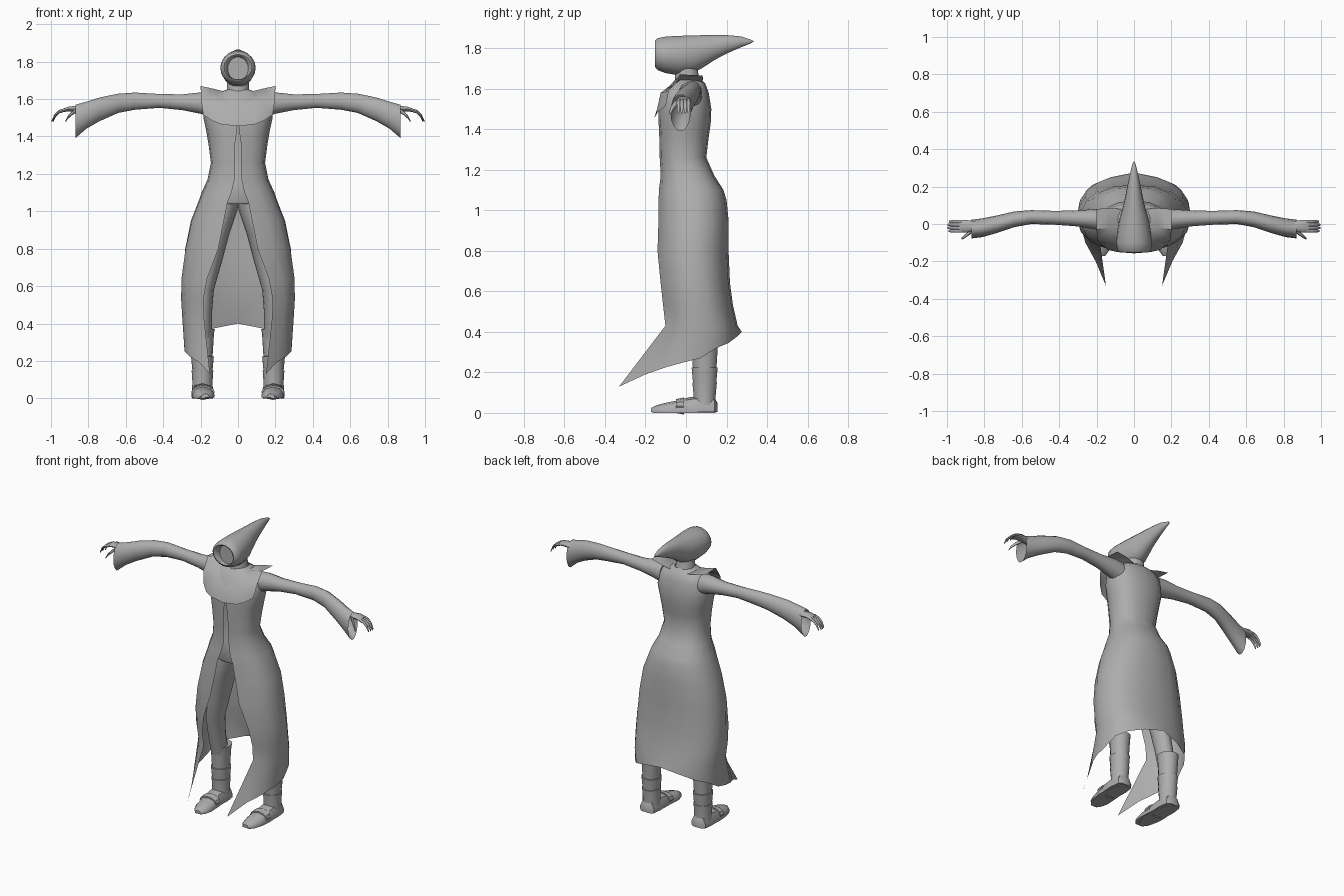
import bpy, math
from math import sin, cos, pi

grey = bpy.data.materials.new("cloth_grey")
grey.diffuse_color = (0.42, 0.42, 0.42, 1)


def make(name, verts, faces, mirror=False, angle=45):
    """Mesh object with smooth shading, optionally mirrored across x."""
    me = bpy.data.meshes.new(name)
    me.from_pydata(verts, [], faces)
    me.materials.append(grey)
    ob = bpy.data.objects.new(name, me)
    bpy.context.collection.objects.link(ob)
    bpy.context.view_layer.objects.active = ob
    ob.select_set(True)
    bpy.ops.object.mode_set(mode='EDIT')
    bpy.ops.mesh.select_all(action='SELECT')
    bpy.ops.mesh.normals_make_consistent(inside=False)
    bpy.ops.object.mode_set(mode='OBJECT')
    bpy.ops.object.shade_smooth_by_angle(angle=math.radians(angle))
    ob.select_set(False)
    if mirror:
        m = ob.modifiers.new("mirror", 'MIRROR')
        m.use_clip = True
        m.merge_threshold = 0.001
    return ob


def loft(name, rings, closed=True, caps=(True, True), **kw):
    """Skin a list of equal-length point rows."""
    n = len(rings[0])
    verts = [p for r in rings for p in r]
    faces = []
    for i in range(len(rings) - 1):
        for j in range(n if closed else n - 1):
            k = (j + 1) % n
            faces.append((i*n + j, i*n + k, (i+1)*n + k, (i+1)*n + j))
    if closed and caps[0]:
        faces.append(tuple(range(n)))
    if closed and caps[1]:
        faces.append(tuple(range((len(rings)-1)*n, len(rings)*n)))
    return make(name, verts, faces, **kw)


def oval(axis, c, ra, rb, n=14):
    """Ellipse around c, perpendicular to the axis."""
    pts = []
    for i in range(n):
        u, v = ra*cos(2*pi*i/n), rb*sin(2*pi*i/n)
        d = {'x': (0, u, v), 'y': (u, 0, v), 'z': (u, v, 0)}[axis]
        pts.append((c[0]+d[0], c[1]+d[1], c[2]+d[2]))
    return pts


# Long coat: half shell from the front edge to the back centre
# columns: z, half width, front y, back y, front edge x
coat = [(1.65, .06, -.05, .07, 0), (1.625, .14, -.07, .095, 0),
        (1.58, .18, -.12, .112, 0), (1.5, .185, -.135, .125, 0),
        (1.43, .17, -.135, .122, .006), (1.36, .158, -.132, .112, .016),
        (1.26, .145, -.13, .10, .016), (1.17, .163, -.125, .14, .018),
        (1.1, .195, -.135, .185, .035), (1.05, .213, -.138, .20, .055),
        (.95, .253, -.14, .21, .075), (.8, .285, -.148, .21, .105),
        (.64, .303, -.145, .217, .165), (.53, .304, -.14, .232, .185),
        (.43, .298, -.13, .255, .182)]
P, N = .85, 9


def half_ring(z, w, yf, yb, xe):
    a0 = math.asin((xe / w) ** (1 / P))
    row = []
    for i in range(N):
        a = a0 + (pi - a0) * i / (N - 1)
        s, c = max(0, sin(a)) ** P, math.copysign(abs(cos(a)) ** P, cos(a))
        row.append((w*s if i < N - 1 else 0, (yf+yb)/2 - (yb-yf)/2*c, z))
    return row


hem = [(.15, -.33, .13), (.205, -.2, .19), (.26, -.1, .225), (.285, -.01, .25),
       (.287, .07, .27), (.27, .15, .32), (.22, .21, .345), (.125, .25, .375),
       (0, .275, .40)]
loft("long_coat", [half_ring(*r) for r in coat] + [hem], closed=False, mirror=True)

# Inner tunic seen through the coat's front slit
loft("tunic", [oval('z', (0, 0, z), w, d, 20) for z, w, d in
               [(1.46, .14, .11), (1.26, .125, .092), (1.17, .14, .105),
                (1.05, .165, .122), (1.04, .16, .115)]])

# Shoulder mantle: four columns from the centre out, each back to front
cols = [[(0, .06, 1.62), (0, -.04, 1.62), (0, -.12, 1.57), (0, -.157, 1.455)],
        [(.07, .08, 1.635), (.07, -.03, 1.64), (.08, -.125, 1.58), (.09, -.15, 1.465)],
        [(.13, .085, 1.65), (.13, -.02, 1.655), (.14, -.108, 1.58), (.14, -.138, 1.485)],
        [(.2, .08, 1.665), (.2, -.03, 1.67), (.197, -.085, 1.59), (.185, -.1, 1.515)]]
loft("shoulder_mantle", cols, closed=False, mirror=True)

# Neck
loft("neck", [oval('z', (0, y, z), r, r) for z, y, r in
              [(1.6, .01, .075), (1.65, .005, .06), (1.74, 0, .055)]])

# Hood: y, low z, high z, half width; starts inside the face recess
hood = [(-.115, 1.70, 1.825, .055), (-.145, 1.695, 1.83, .065),
        (-.152, 1.705, 1.838, .075), (-.14, 1.69, 1.85, .09), (-.10, 1.675, 1.858, .095),
        (-.04, 1.665, 1.862, .09), (.03, 1.675, 1.863, .078), (.08, 1.70, 1.865, .062),
        (.14, 1.74, 1.865, .048), (.2, 1.772, 1.865, .036), (.27, 1.803, 1.858, .021),
        (.32, 1.823, 1.842, .009), (.333, 1.831, 1.835, .002)]
loft("hood", [oval('y', (0, y, (a+b)/2), w, (b-a)/2, 18) for y, a, b, w in hood])

# Sleeves: x, centre y, half depth, low z, high z
sleeve = [(.14, .02, .06, 1.50, 1.635), (.2, .025, .055, 1.52, 1.637),
          (.3, .03, .043, 1.54, 1.626), (.42, .033, .037, 1.552, 1.628),
          (.55, .037, .037, 1.542, 1.636), (.64, .025, .042, 1.525, 1.63),
          (.74, -.003, .047, 1.48, 1.61), (.81, -.02, .05, 1.44, 1.588),
          (.868, -.027, .05, 1.39, 1.572)]
loft("sleeve", [oval('x', (x, y, (a+b)/2), d, (b-a)/2) for x, y, d, a, b in sleeve],
     caps=(True, False), mirror=True)

# Hands: palm, four curled fingers, thumb
loft("palm", [oval('x', (x, -.012, z), d, h, 10) for x, z, d, h in
              [(.78, 1.535, .022, .022), (.86, 1.545, .028, .018),
               (.90, 1.548, .034, .014), (.935, 1.54, .033, .010)]], mirror=True)
for i in range(4):
    y, s = -.037 + .0165*i, (.95, 1, 1, .9)[i]
    path = [(0, 1.543, .0095), (.035, 1.533, .009), (.06, 1.51, .008), (.074, 1.482, .005)]
    loft("finger_%d" % (i+1), [oval('x', (.922 + s*x, y, z), r, r, 8) for x, z, r in path],
         mirror=True)
loft("thumb", [oval('x', (x, y, z), r, r, 8) for x, y, z, r in
               [(.865, -.035, 1.54, .013), (.89, -.055, 1.522, .011),
                (.91, -.07, 1.502, .009), (.922, -.078, 1.48, .005)]], mirror=True)

# Trouser legs: z, x, y, radii
leg = [(1.08, .065, .005, .075, .105), (1.0, .08, .005, .075, .11),
       (.88, .112, .01, .066, .095), (.73, .15, .015, .064, .08),
       (.58, .183, .025, .054, .068), (.45, .19, .05, .05, .062),
       (.32, .19, .08, .05, .06)]
loft("trouser_leg", [oval('z', (x, y, z), a, b) for z, x, y, a, b in leg], mirror=True)

# Boot shafts made of overlapping bands
boot = [(.37, .066, .07), (.35, .062, .068), (.225, .054, .06), (.224, .061, .066),
        (.15, .054, .059), (.149, .058, .062), (.09, .054, .056), (.03, .056, .054)]
loft("boot_shaft", [oval('z', (.19, .092, z), a, b) for z, a, b in boot],
     mirror=True, angle=30)

# Feet: y, x, half width, top z
foot = [(.155, .19, .03, .05), (.14, .19, .05, .075), (.08, .19, .058, .085),
        (.02, .19, .056, .078), (-.04, .187, .058, .062), (-.1, .182, .056, .05),
        (-.145, .178, .042, .038), (-.172, .175, .02, .025)]
rings = []
for y, x, w, t in foot:
    rings.append([(x-w, y, .004), (x+w, y, .004), (x+w*1.02, y, t*.4),
                  (x+w*.7, y, t*.85), (x, y, t), (x-w*.7, y, t*.85), (x-w*1.02, y, t*.4)])
loft("foot", rings, mirror=True)
# Toe strap and sole
loft("foot_strap", [oval('y', (.187, y, .034), .062, h, 12) for y, h in
                    [(-.01, .042), (-.05, .034)]], mirror=True, angle=30)
loft("sole", [[(.19 + .055*cos(a), -.01 + .16*sin(a), z)
               for a in [2*pi*i/14 for i in range(14)]] for z in (0, .012)], mirror=True)
